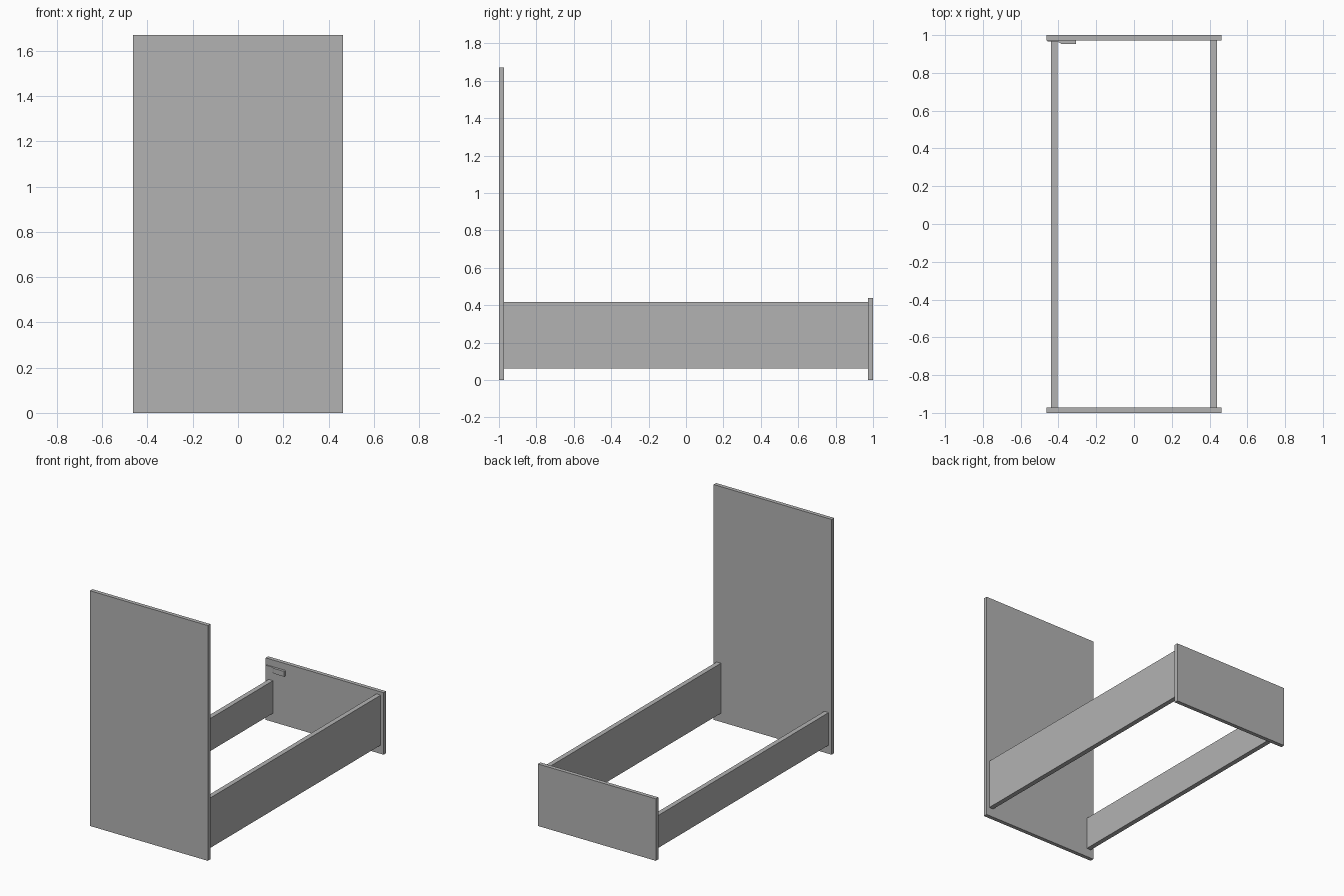
import bpy
import bmesh

cube = bpy.data.objects.get("Cube")
if cube:
    bpy.data.objects.remove(cube)

grey = bpy.data.materials.new("plain grey")
grey.use_nodes = True
COLOUR = (0.45, 0.45, 0.45, 1)
grey.diffuse_color = COLOUR
grey.node_tree.nodes["Principled BSDF"].inputs["Base Color"].default_value = COLOUR


def extrude_plan(name, outline, bottom, top):
    """Raise a plan outline (counter-clockwise) into a solid between two heights."""
    bm = bmesh.new()
    base = bm.faces.new([bm.verts.new((x, y, bottom)) for x, y in outline])
    grown = bmesh.ops.extrude_face_region(bm, geom=[base], use_keep_orig=True)
    verts = [v for v in grown["geom"] if isinstance(v, bmesh.types.BMVert)]
    bmesh.ops.translate(bm, verts=verts, vec=(0, 0, top - bottom))
    bmesh.ops.recalc_face_normals(bm, faces=bm.faces)
    mesh = bpy.data.meshes.new(name)
    bm.to_mesh(mesh)
    bm.free()
    mesh.materials.append(grey)
    obj = bpy.data.objects.new(name, mesh)
    bpy.context.collection.objects.link(obj)
    return obj


def board(name, x0, x1, y0, y1, bottom, top):
    return extrude_plan(name, [(x0, y0), (x1, y0), (x1, y1), (x0, y1)], bottom, top)


HALF_WIDTH = 0.463
INNER = 0.972          # inner faces of the end boards
RAIL_IN, RAIL_OUT = 0.406, 0.44
RAIL_BOTTOM = 0.062

# End boards
board("tall_headboard", -HALF_WIDTH, HALF_WIDTH, -1, -INNER, 0, 1.67)
board("low_footboard", -HALF_WIDTH, HALF_WIDTH, INNER, 1, 0, 0.44)

# Side rails: the left one is deep, the right one shallow
board("left_side_rail", RAIL_IN, RAIL_OUT, -INNER, INNER, RAIL_BOTTOM, 0.417)
board("right_side_rail", -RAIL_OUT, -RAIL_IN, -INNER, INNER, RAIL_BOTTOM, 0.293)

# Small latch strip on the inside of the footboard, thin at its outer end
extrude_plan("latch_strip",
             [(-0.457, INNER), (-0.457, 0.965), (-0.405, 0.965),
              (-0.385, 0.954), (-0.306, 0.954), (-0.306, INNER)],
             0.355, 0.392)
